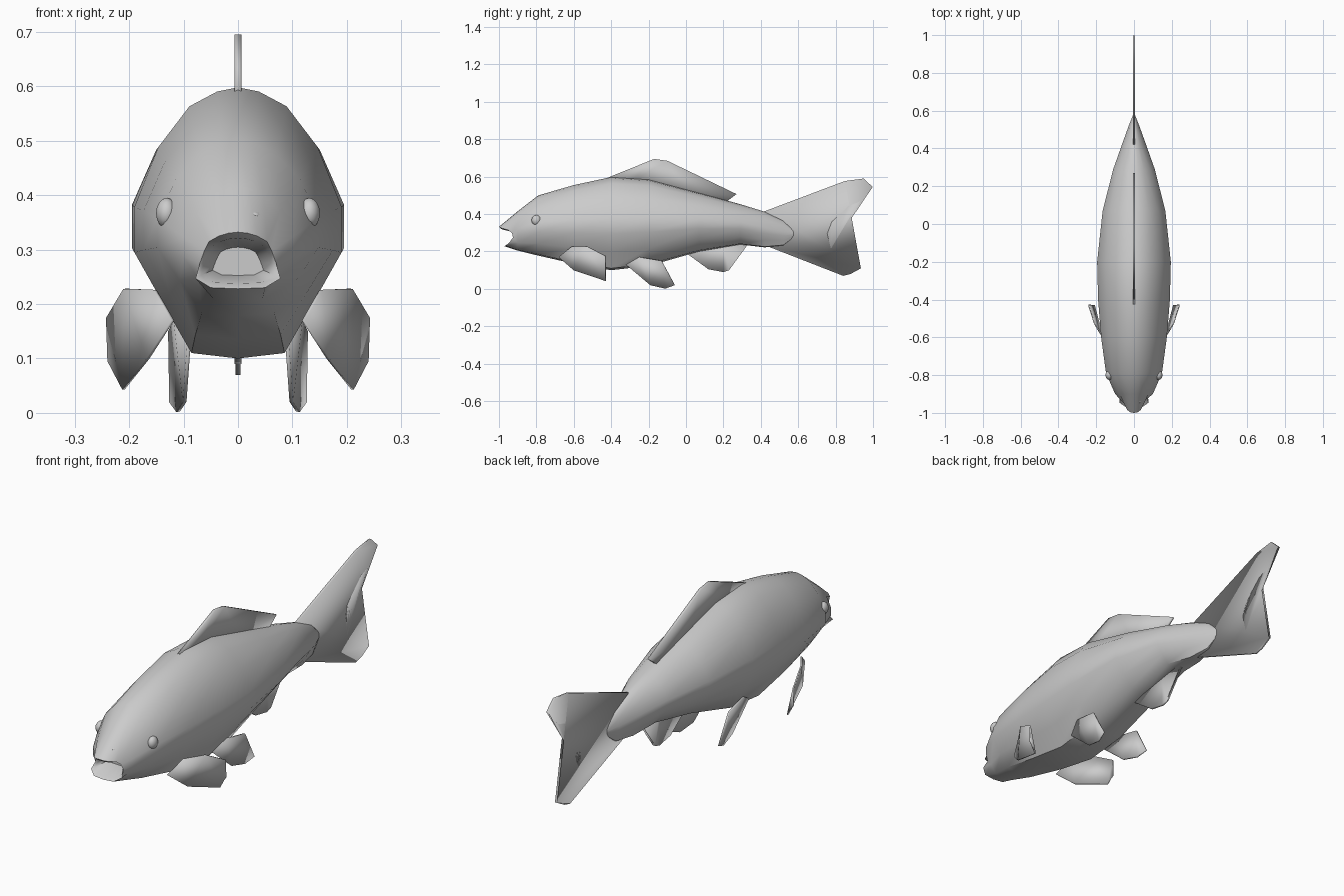
import bpy, bmesh, math

if "Cube" in bpy.data.objects:
    bpy.data.objects.remove(bpy.data.objects["Cube"])


def finish(name, bm, angle=50):
    bmesh.ops.recalc_face_normals(bm, faces=bm.faces[:])
    me = bpy.data.meshes.new(name)
    bm.to_mesh(me)
    bm.free()
    ob = bpy.data.objects.new(name, me)
    bpy.context.collection.objects.link(ob)
    bpy.ops.object.select_all(action='DESELECT')
    ob.select_set(True)
    bpy.context.view_layer.objects.active = ob
    bpy.ops.object.shade_smooth_by_angle(angle=math.radians(angle))
    return ob


def mirror(ob):
    ob.modifiers.new("mirror", 'MIRROR').use_axis[0] = True


# Body cross-section: height fraction, width fraction (one half)
PROFILE = [(0, 0), (.02, .45), (.2, .72), (.39, 1), (.56, 1),
           (.78, .77), (.93, .47), (.985, .2), (1, 0)]
# Stations: y, bottom, top, half width
STATIONS = [(-.9, .205, .415, .1), (-.79, .178, .5, .148), (-.6, .135, .555, .174),
            (-.4, .1, .598, .19), (-.2, .123, .585, .195), (.07, .2, .513, .166),
            (.29, .237, .453, .11), (.42, .222, .413, .064),
            (.52, .232, .365, .028), (.575, .275, .315, .006)]
# Open mouth rim, one half
LIPS = [(0, -.97, .228), (.05, -.965, .23), (.078, -.945, .247), (.07, -.925, .275),
        (.062, -.93, .297), (.053, -.95, .315), (.035, -.985, .325),
        (.018, -.998, .33), (0, -1, .332)]


def full_ring(half):
    return half + [(-x, y, z) for x, y, z in half[-2:0:-1]]


# Body: throat, mouth rim, then rings back to the tail root
rings = [full_ring([(x * .6, -.86, .277 + (z - .277) * .5) for x, y, z in LIPS]),
         full_ring([(x * .86, y + .012, .277 + (z - .277) * .8) for x, y, z in LIPS]),
         full_ring(LIPS)]
for y, lo, hi, w in STATIONS:
    rings.append(full_ring([(w * f, y, lo + (hi - lo) * t) for t, f in PROFILE]))
bm = bmesh.new()
rows = [[bm.verts.new(p) for p in r] for r in rings]
for a, b in zip(rows, rows[1:]):
    n = len(a)
    for i in range(n):
        bm.faces.new((a[i], a[(i + 1) % n], b[(i + 1) % n], b[i]))
bm.faces.new(rows[0])
bm.faces.new(rows[-1])
finish("body", bm)


def fin(name, pts, thick, paired=False):
    bm = bmesh.new()
    bm.faces.new([bm.verts.new(p) for p in pts])
    bmesh.ops.triangulate(bm, faces=bm.faces[:])
    ob = finish(name, bm, 30)
    s = ob.modifiers.new("thickness", 'SOLIDIFY')
    s.thickness = thick
    s.offset = 0
    if paired:
        mirror(ob)


def flat(pts):
    return [(0, y, z) for y, z in pts]


# Single fins on the centre line
fin("dorsal_fin", flat([(-.43, .59), (-.17, .695), (-.1, .685), (.27, .507),
                        (.215, .465), (0, .5), (-.3, .57)]), .012)
fin("tail_fin", flat([(.42, .415), (.85, .577), (.95, .59), (.998, .545), (.925, .465),
                      (.87, .445), (.78, .36), (.755, .295), (.775, .215),
                      (.935, .11), (.88, .08), (.84, .07), (.43, .23)]), .01)
fin("anal_fin", flat([(0, .192), (.12, .105), (.2, .09), (.23, .1), (.26, .165),
                      (.34, .25), (.2, .26)]), .012)

# Paired fins
fin("pelvic_fin", [(.09, -.32, .13), (.098, -.19, .02), (.11, -.11, .002),
                   (.123, -.06, .02), (.125, -.13, .15), (.115, -.25, .17)], .007, True)
fin("pectoral_fin", [(.12, -.68, .17), (.152, -.61, .226), (.208, -.53, .228),
                     (.24, -.43, .175), (.24, -.43, .095), (.21, -.43, .043),
                     (.165, -.6, .1)], .006, True)


def bead(name, loc, size):
    bm = bmesh.new()
    bmesh.ops.create_uvsphere(bm, u_segments=14, v_segments=8, radius=1)
    for v in bm.verts:
        v.co = [c + s * k for c, s, k in zip(loc, v.co, size)]
    mirror(finish(name, bm))


# Eyes and nostrils
bead("eye", (.131, -.8, .367), (.02, .026, .028))
bead("nostril", (.03, -.935, .362), (.012, .012, .008))
